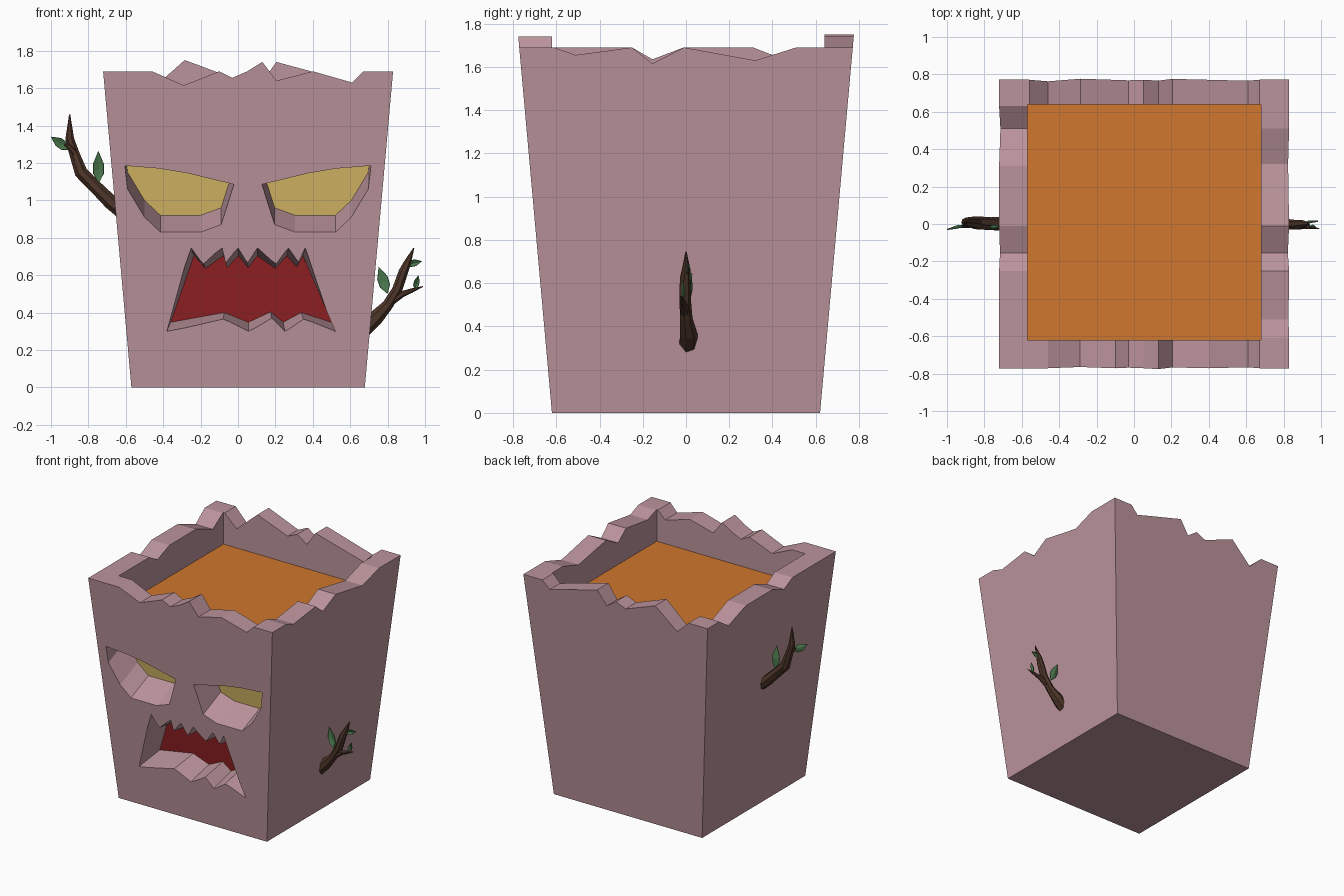
import bpy, bmesh, math
from mathutils import Vector

if "Cube" in bpy.data.objects:
    bpy.data.objects.remove(bpy.data.objects["Cube"])


def mat(name, rgb):
    m = bpy.data.materials.new(name)
    m.diffuse_color = (*rgb, 1)
    m.use_nodes = True
    m.node_tree.nodes["Principled BSDF"].inputs["Base Color"].default_value = m.diffuse_color
    return m


wood = mat("dusty_pink_wood", (0.50, 0.296, 0.332))
orange = mat("orange_fill", (0.63, 0.184, 0.027))
yellow = mat("eye_yellow", (0.66, 0.47, 0.127))
red = mat("mouth_red", (0.288, 0.015, 0.017))
bark = mat("dark_bark", (0.075, 0.036, 0.022))
green = mat("leaf_green", (0.07, 0.188, 0.075))
BODY = [wood, orange, yellow, red]


def make(name, bm, mats, fix=True):
    if fix:
        bmesh.ops.recalc_face_normals(bm, faces=bm.faces)
    me = bpy.data.meshes.new(name)
    bm.to_mesh(me)
    bm.free()
    for m in mats:
        me.materials.append(m)
    ob = bpy.data.objects.new(name, me)
    bpy.context.collection.objects.link(ob)
    return ob


# --- stump body: tapered box with a jagged rim and a sunken filled top
X0, X1, Y = -0.57, 0.678, 0.62          # base rectangle
IX0, IX1, IY0, IY1 = -0.57, 0.68, -0.62, 0.64   # inner opening
TAPER, RIM, FILL = 0.0895, 1.69, 1.45


def front_y(z):
    return -Y - TAPER * z


front = [(-.46, 1.69), (-.29, 1.615), (-.10, 1.69), (-.03, 1.655), (.05, 1.69), (.13, 1.74),
         (.205, 1.64), (.4, 1.69), (.61, 1.63), (.67, 1.69)]
right = [(-.61, 1.69), (-.51, 1.655), (-.25, 1.69), (-.155, 1.615), (-.01, 1.69),
         (.32, 1.63), (.51, 1.69)]
back = [(-.56, 1.69), (-.46, 1.595), (-.285, 1.75), (-.03, 1.655), (.05, 1.69), (.13, 1.635),
        (.205, 1.74), (.61, 1.63), (.67, 1.69)]
left = [(-.25, 1.69), (-.155, 1.635), (-.01, 1.69), (.31, 1.69), (.51, 1.612), (.63, 1.69)]

# each side: rim points, outer position, inner position
sides = [
    (front, lambda t, z: (t, front_y(z), z), lambda t, z: (t, IY0, z)),
    (right, lambda t, z: (X1 + TAPER * z, t, z), lambda t, z: (IX1, t, z)),
    (back[::-1], lambda t, z: (t, -front_y(z), z), lambda t, z: (t, IY1, z)),
    (left[::-1], lambda t, z: (X0 - TAPER * z, t, z), lambda t, z: (IX0, t, z)),
]
k = TAPER * RIM
bm = bmesh.new()
base = [bm.verts.new((x, y, 0)) for x, y in ((X0, -Y), (X1, -Y), (X1, Y), (X0, Y))]
outc = [bm.verts.new((x, y, RIM)) for x, y in
        ((X0 - k, -Y - k), (X1 + k, -Y - k), (X1 + k, Y + k), (X0 - k, Y + k))]
inner_xy = ((IX0, IY0), (IX1, IY0), (IX1, IY1), (IX0, IY1))
inc = [bm.verts.new((x, y, RIM)) for x, y in inner_xy]
floor = [bm.verts.new((x, y, FILL)) for x, y in inner_xy]
bm.faces.new(base)
bm.faces.new(floor).material_index = 1
for i, (pts, fo, fi) in enumerate(sides):
    j = (i + 1) % 4
    o = [outc[i]] + [bm.verts.new(fo(t, z)) for t, z in pts] + [outc[j]]
    n = [inc[i]] + [bm.verts.new(fi(t, z)) for t, z in pts] + [inc[j]]
    bm.faces.new([base[i], base[j]] + o[::-1])
    bm.faces.new([floor[i], floor[j]] + n[::-1])
    for a in range(len(o) - 1):
        bm.faces.new([o[a], o[a + 1], n[a + 1], n[a]])
body = make("stump_body", bm, BODY)


# --- face recesses, cut into the front; the floor of each cut is coloured
def carve(outline, to_floor, depth, floor_index):
    b = bmesh.new()
    rings = []
    for t in (-0.4, 1.0):
        ring = []
        for x, z in outline:
            fx, fz = to_floor(x, z)
            ring.append(b.verts.new((x + (fx - x) * t, front_y(z) + depth * t, z + (fz - z) * t)))
        rings.append(ring)
    b.faces.new(rings[0])
    b.faces.new(rings[1]).material_index = floor_index
    m = len(outline)
    for a in range(m):
        c = (a + 1) % m
        b.faces.new([rings[0][a], rings[0][c], rings[1][c], rings[1][a]])
    cutter = make("face_cutter", b, BODY)
    cutter.hide_render = True
    mod = body.modifiers.new("cut", 'BOOLEAN')
    mod.operation, mod.solver, mod.object = 'DIFFERENCE', 'EXACT', cutter
    bpy.context.view_layer.objects.active = body
    bpy.ops.object.modifier_apply(modifier=mod.name)
    bpy.data.objects.remove(cutter)


eye = [(-.605, 1.185), (-.59, 1.06), (-.5, .91), (-.415, .83), (-.2, .83), (-.09, .87),
       (-.022, 1.085), (-.27, 1.145), (-.42, 1.17)]
for flip in (False, True):
    pts = [(0.106 - x, z) if flip else (x, z) for x, z in eye]
    carve(pts, lambda x, z: (x, z + 0.09), 0.21, 2)

mouth = [(-.38, .3), (-.08, .365), (.055, .3), (.18, .37), (.25, .3), (.35, .365), (.52, .3),
         (.36, .745), (.325, .67), (.27, .745), (.205, .66), (.105, .745), (.053, .665),
         (.0, .745), (-.065, .665), (-.085, .745), (-.185, .66), (-.25, .745)]
carve(mouth, lambda x, z: (.07 + (x - .07) * .955, .54 + (z - .54) * .8), 0.22, 3)


# --- twigs: tapered seven-sided tubes along (x, y, z, radius) points
def twig(name, *paths):
    b = bmesh.new()
    for path in paths:
        ps = [Vector(p[:3]) for p in path]
        rings = []
        for i, p in enumerate(ps):
            d = (ps[min(i + 1, len(ps) - 1)] - ps[max(i - 1, 0)]).normalized()
            u = Vector((0, 1, 0))
            v = d.cross(u).normalized()
            r = path[i][3]
            rings.append([b.verts.new(p + r * (math.cos(a) * u + math.sin(a) * v))
                          for a in (2 * math.pi * s / 7 for s in range(7))])
        for r0, r1 in zip(rings, rings[1:]):
            for s in range(7):
                b.faces.new([r0[s], r0[(s + 1) % 7], r1[(s + 1) % 7], r1[s]])
        b.faces.new(rings[0])
        b.faces.new(rings[-1])
    return make(name, b, [bark])


twig("left_twig",
     [(-.60, 0, .93, .045), (-.68, 0, .99, .04), (-.76, 0, 1.07, .036), (-.84, .005, 1.15, .036),
      (-.875, .01, 1.25, .028), (-.90, .01, 1.33, .024), (-.90, .01, 1.46, .003)],
     [(-.87, .0, 1.25, .02), (-.90, -.01, 1.285, .014), (-.93, -.015, 1.30, .005)])
twig("right_twig",
     [(.66, .01, .30, .045), (.735, .01, .37, .042), (.80, 0, .44, .03), (.85, -.005, .52, .028),
      (.885, -.005, .62, .026), (.905, 0, .665, .02), (.94, 0, .745, .003)],
     [(.82, -.005, .46, .022), (.88, -.01, .50, .017), (.93, -.015, .518, .012),
      (.99, -.025, .54, .002)])


# --- leaves: folded pointed blades from stalk to tip
def leaf(name, root, tip, width, fold=0.01):
    a, c = Vector(root), Vector(tip)
    d = c - a
    side = d.normalized().cross(Vector((0, 1, 0))) * width / 2
    push = Vector((0, fold, 0))
    b = bmesh.new()
    r, m, t = (b.verts.new(p) for p in (a, a + d * .45 + push, c))
    for s in (1, -1):
        e0 = b.verts.new(a + d * .3 + side * s * .9)
        e1 = b.verts.new(a + d * .6 + side * s * .9)
        b.faces.new([r, e0, m])
        b.faces.new([m, e0, e1])
        b.faces.new([m, e1, t])
    ob = make(name, b, [green])
    sol = ob.modifiers.new("thickness", 'SOLIDIFY')
    sol.thickness = 0.006
    sol.offset = 0


leaf("left_leaf_lower", (-.745, -.01, 1.09), (-.747, -.025, 1.265), .062)
leaf("left_leaf_upper", (-.90, -.01, 1.27), (-1.0, -.03, 1.34), .055)
leaf("right_leaf_lower", (.80, .01, .50), (.752, .025, .645), .062)
leaf("right_leaf_upper", (.895, .0, .655), (.985, .015, .675), .038)
leaf("right_leaf_small", (.945, -.015, .52), (.965, -.015, .60), .03)
